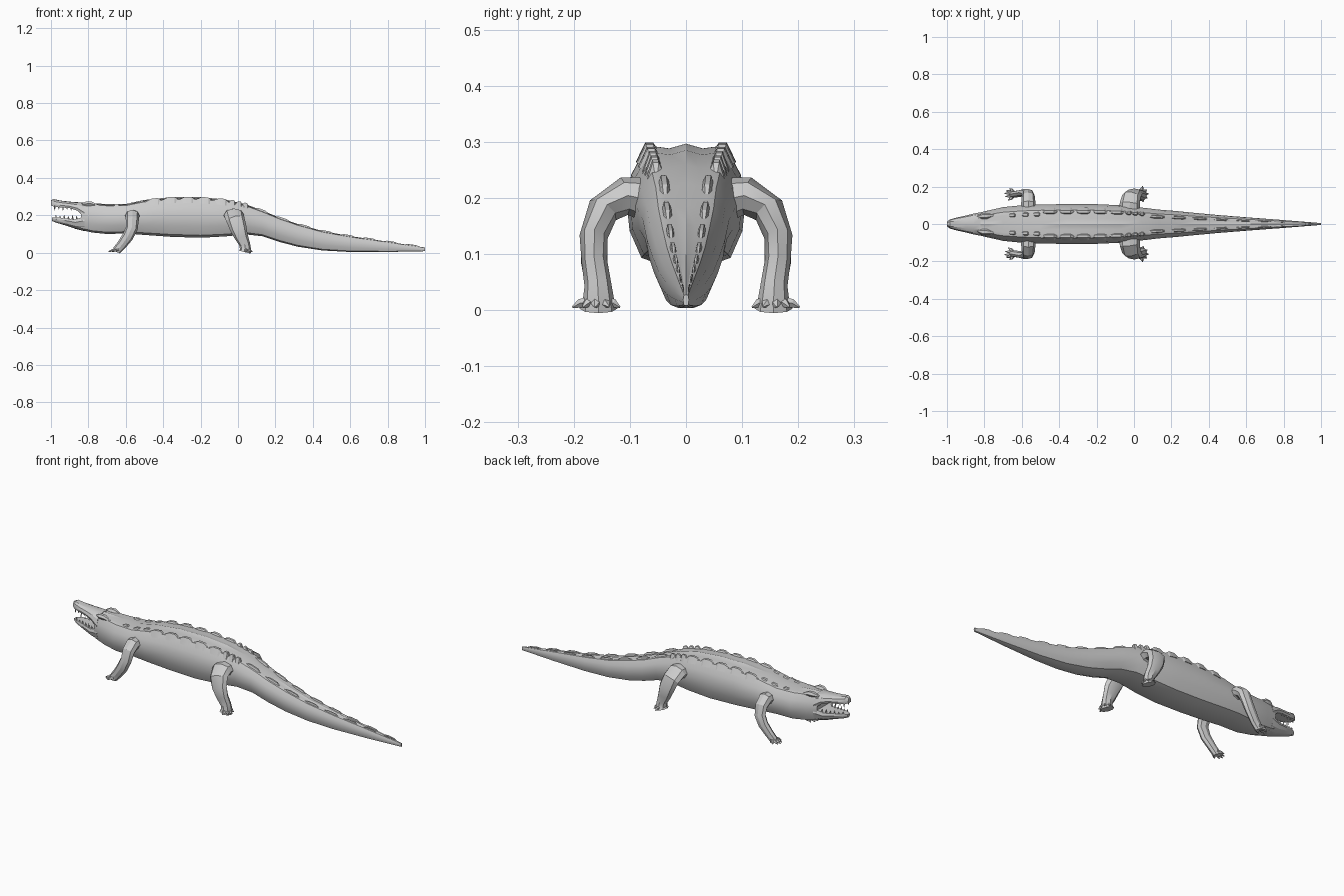
import bpy, bmesh, math
from mathutils import Vector

# trunk stations: x, half width, bottom z, top z
BODY = [(-.84, .058, .122, .27), (-.78, .072, .108, .268), (-.7, .09, .1, .262), (-.6, .1, .103, .263),
        (-.5, .105, .095, .285), (-.36, .106, .085, .3), (-.2, .106, .08, .3), (-.07, .1, .087, .288),
        (.04, .088, .098, .262), (.13, .077, .088, .228), (.22, .07, .058, .19), (.32, .06, .032, .155),
        (.45, .048, .012, .118), (.6, .036, .004, .09), (.8, .021, .004, .06), (1, .005, .008, .028)]
# half cross-section: share of width, share of height
SECTION = [(0, .985), (.28, .945), (.5, .96), (.7, .93), (.92, .73), (1, .52), (.95, .28), (.75, .06), (.4, 0), (0, 0)]
JAW = [(0, 1), (.5, .95), (.85, .7), (1, .3), (.9, 0), (0, 0)]


def finish(name, bm, angle=28, mirror=False):
    bmesh.ops.recalc_face_normals(bm, faces=bm.faces)
    me = bpy.data.meshes.new(name)
    for f in bm.faces:
        f.smooth = True
    bm.to_mesh(me)
    bm.free()
    me.set_sharp_from_angle(angle=math.radians(angle))
    ob = bpy.data.objects.new(name, me)
    bpy.context.collection.objects.link(ob)
    if mirror:
        m = ob.modifiers.new("mirror", 'MIRROR')
        m.use_axis = (False, True, False)
        m.use_mirror_merge = False
    return ob


def skin(bm, rings):
    """Bridge rings of points and cap both ends."""
    vs = [[bm.verts.new(p) for p in r] for r in rings]
    n = len(vs[0])
    for a, b in zip(vs, vs[1:]):
        for i in range(n):
            j = (i + 1) % n
            bm.faces.new((a[i], a[j], b[j], b[i]))
    bm.faces.new(vs[0])
    bm.faces.new(vs[-1])


def loft(name, stations, half, flip=False):
    full = half + [(-w, t) for w, t in half[-2:0:-1]]
    bm = bmesh.new()
    skin(bm, [[(x, w * hw, b + ((1 - t) if flip else t) * (top - b)) for w, t in full]
              for x, hw, b, top in stations])
    return finish(name, bm)


def tube(bm, pts, sides=8):
    """Limb through points (x, y, z, radius along x, other radius)."""
    c = [Vector(p[:3]) for p in pts]
    rings = []
    for i, p in enumerate(pts):
        t = (c[min(i + 1, len(c) - 1)] - c[max(i - 1, 0)]).normalized()
        ref = Vector((1, 0, 0)) if abs(t.x) < .8 else Vector((0, 1, 0))
        u = (ref - t * ref.dot(t)).normalized()
        v = t.cross(u)
        rings.append([c[i] + u * p[3] * math.cos(k * math.tau / sides) + v * p[4] * math.sin(k * math.tau / sides)
                      for k in range(sides)])
    skin(bm, rings)


def at(x):
    """Trunk width, bottom and top at x."""
    for a, b in zip(BODY, BODY[1:]):
        if a[0] <= x <= b[0]:
            f = (x - a[0]) / (b[0] - a[0])
            return [a[i] + f * (b[i] - a[i]) for i in (1, 2, 3)]
    return BODY[-1][1:]


def scute(bm, x0, x1, share, spread, h):
    """Keeled plate lying on the back, highest toward its rear."""
    def p(x, s, dz):
        w, b, t = at(x)
        return (x, w * s, b + .94 * (t - b) + dz)
    xa, xb = x0 + (x1 - x0) * .4, x0 + (x1 - x0) * .75
    skin(bm, [[p(x, share - spread * k, -.012), p(x, share - spread * .3 * k, dz),
               p(x, share + spread * .3 * k, dz), p(x, share + spread * k, -.022)]
              for x, k, dz in ((x0, .45, -.004), (xa, 1, h), (xb, 1, h), (x1, .45, -.004))])


loft("body_and_tail", BODY, SECTION)

# open jaws
loft("upper_jaw", [(-1, .012, .252, .28), (-.985, .024, .247, .287), (-.95, .034, .243, .279), (-.9, .045, .238, .273),
                   (-.86, .055, .225, .27), (-.82, .063, .19, .268)], JAW)
loft("lower_jaw", [(-.995, .01, .17, .188), (-.97, .026, .16, .19), (-.92, .04, .145, .183), (-.87, .052, .128, .177),
                   (-.82, .063, .115, .195)], JAW, True)

# teeth along both jaws
bm = bmesh.new()
for i in range(6):
    x = -.98 + i * .022
    y = .019 + i * .005
    tube(bm, [(x, y, .252 - i * .001, .006, .006), (x, y, .226 + .006 * (i % 2), .001, .001)], 4)
    tube(bm, [(x + .008, y, .178, .006, .006), (x + .006, y, .202 - .005 * (i % 2), .001, .001)], 4)
finish("teeth", bm, mirror=True)

# brow bumps with eyes
bm = bmesh.new()
tube(bm, [(-.835, .036, .256, .006, .006), (-.81, .042, .262, .016, .014), (-.785, .044, .262, .016, .014),
          (-.75, .046, .252, .006, .006)], 6)
finish("brows", bm, mirror=True)

# plates on the back, shoulders, hips and tail
bm = bmesh.new()
for i in range(5):
    scute(bm, -.5 + i * .09, -.405 + i * .09, .62, .22, .012)
for x in (-.68, -.61, -.55):
    scute(bm, x, x + .055, .5, .22, .008)
for x in (-.05, -.015, .02):
    scute(bm, x, x + .04, .62, .2, .015)
for i in range(8):
    x = .06 + i * .115
    scute(bm, x, x + .118, .5, .2, .012 - i * .0008)
finish("back_plates", bm, 20, True)

# front legs with splayed toes
bm = bmesh.new()
tube(bm, [(-.565, .07, .195, .038, .035), (-.565, .115, .2, .038, .03), (-.565, .148, .175, .035, .027),
          (-.568, .165, .13, .032, .022), (-.59, .167, .085, .03, .02), (-.622, .161, .042, .026, .018),
          (-.645, .158, .016, .024, .018), (-.65, .158, .004, .02, .02)])
for dx, dy in ((-.03, -.03), (-.045, -.012), (-.05, .006), (-.042, .02), (-.022, .033)):
    tube(bm, [(-.635, .158, .016, .01, .009), (-.643 + dx * .6, .158 + dy * .8, .013, .008, .007),
              (-.643 + dx, .158 + dy, .006, .002, .002)], 5)
finish("front_legs", bm, mirror=True)

# hind legs with splayed toes
bm = bmesh.new()
tube(bm, [(-.025, .06, .195, .055, .042), (-.022, .11, .203, .054, .034), (-.014, .148, .178, .05, .029),
          (.002, .165, .13, .045, .025), (.018, .163, .085, .036, .023), (.036, .157, .045, .029, .024),
          (.04, .156, .018, .03, .028), (.036, .156, .003, .033, .034)])
for dx, dy in ((.012, -.038), (.034, -.018), (.04, .006), (.03, .028), (.008, .046)):
    tube(bm, [(.038, .156, .016, .012, .012), (.038 + dx * .7, .156 + dy * .75, .012, .009, .008),
              (.038 + dx, .156 + dy, .005, .002, .002)], 5)
finish("hind_legs", bm, mirror=True)
